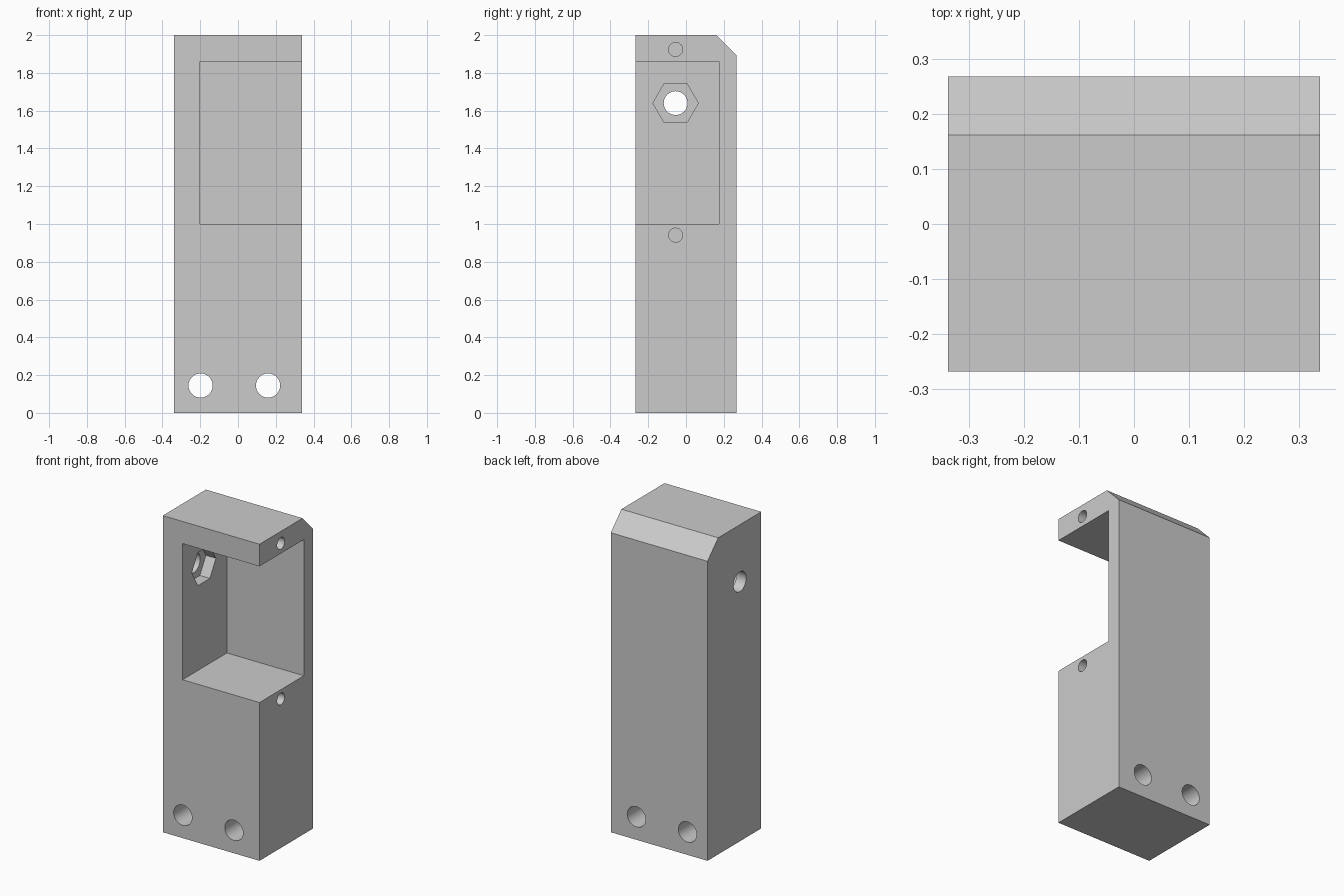
import bpy, bmesh, math
from mathutils import Vector

if "Cube" in bpy.data.objects:
    bpy.data.objects.remove(bpy.data.objects["Cube"], do_unlink=True)

grey = bpy.data.materials.new("plain grey")
grey.use_nodes = True
grey.diffuse_color = (0.6, 0.6, 0.6, 1)
grey.node_tree.nodes["Principled BSDF"].inputs["Base Color"].default_value = (0.6, 0.6, 0.6, 1)

W, D, H = 0.338, 0.268, 2.0            # half width, half depth, height
INNER, FLOOR, CEIL, BACK = -0.20, 1.0, 1.86, 0.175   # pocket limits
BOLT_Y, BOLT_Z = -0.055, 1.64


def prism(name, points, sweep):
    """Extrude a closed outline along the sweep vector."""
    bm = bmesh.new()
    face = bm.faces.new([bm.verts.new(p) for p in points])
    out = bmesh.ops.extrude_face_region(bm, geom=[face])
    moved = [g for g in out["geom"] if isinstance(g, bmesh.types.BMVert)]
    bmesh.ops.translate(bm, verts=moved, vec=Vector(sweep))
    bmesh.ops.recalc_face_normals(bm, faces=bm.faces)
    mesh = bpy.data.meshes.new(name)
    bm.to_mesh(mesh)
    bm.free()
    mesh.materials.append(grey)
    obj = bpy.data.objects.new(name, mesh)
    bpy.context.collection.objects.link(obj)
    return obj


def ring(radius, sides, place):
    """Regular outline; place maps two plane offsets to a point."""
    turn = 2 * math.pi / sides
    return [place(radius * math.cos(i * turn), radius * math.sin(i * turn)) for i in range(sides)]


def hole_x(name, y, z, radius, x0, x1, sides=48):
    return prism(name, ring(radius, sides, lambda a, b: (x0, y + a, z + b)), (x1 - x0, 0, 0))


def hole_y(name, x, z, radius):
    return prism(name, ring(radius, 48, lambda a, b: (x + a, -D - 0.1, z + b)), (0, 2 * D + 0.2, 0))


# Block with a sloped upper back edge
side = [(-D, 0), (D, 0), (D, 1.892), (0.162, H), (-D, H)]
block = prism("housing_block", [(-W, y, z) for y, z in side], (2 * W, 0, 0))

# Pocket, nut recess and holes
pocket = [(INNER, -D - 0.1), (W + 0.1, -D - 0.1), (W + 0.1, BACK), (INNER, BACK)]
cutters = [
    prism("pocket_cutter", [(x, y, FLOOR) for x, y in pocket], (0, 0, CEIL - FLOOR)),
    hole_x("nut_recess_cutter", BOLT_Y, BOLT_Z, 0.12, INNER - 0.07, INNER + 0.05, 6),
    hole_x("bolt_hole_cutter", BOLT_Y, BOLT_Z, 0.063, -W - 0.1, INNER + 0.1),
    hole_x("upper_screw_cutter", BOLT_Y, 1.924, 0.037, W - 0.3, W + 0.1),
    hole_x("lower_screw_cutter", BOLT_Y, 0.941, 0.037, W - 0.3, W + 0.1),
    hole_y("mount_hole_cutter_right", -0.198, 0.145, 0.064),
    hole_y("mount_hole_cutter_left", 0.159, 0.145, 0.064),
]

bpy.ops.object.select_all(action="DESELECT")
block.select_set(True)
bpy.context.view_layer.objects.active = block
for cutter in cutters:
    mod = block.modifiers.new(cutter.name, "BOOLEAN")
    mod.operation = "DIFFERENCE"
    mod.solver = "EXACT"
    mod.object = cutter
    bpy.ops.object.modifier_apply(modifier=mod.name)
    bpy.data.objects.remove(cutter, do_unlink=True)

# Round holes smooth, block edges sharp
bpy.ops.object.shade_smooth_by_angle(angle=math.radians(30))
